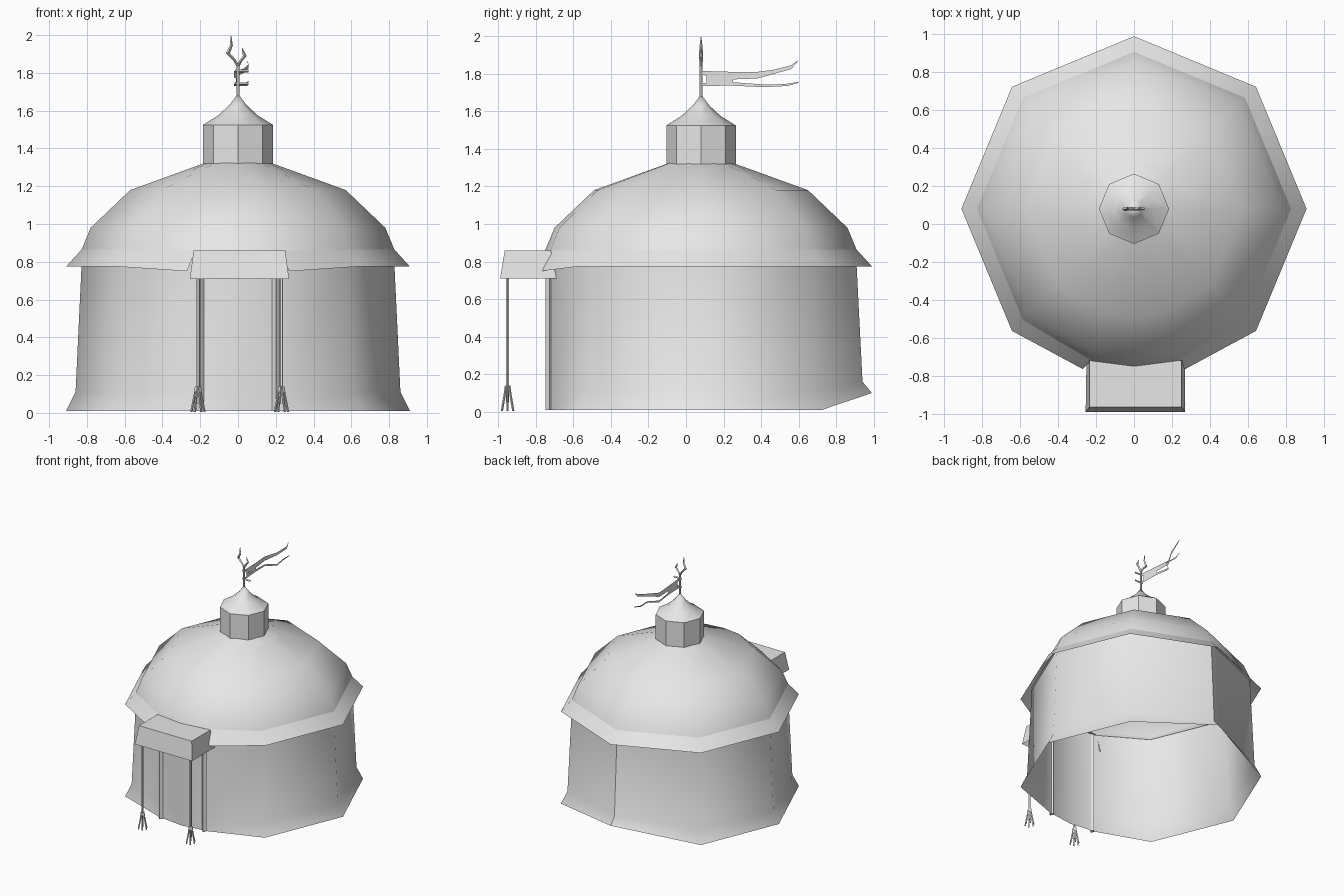
import bpy, bmesh, math
from mathutils import Vector

if "Cube" in bpy.data.objects:
    bpy.data.objects.remove(bpy.data.objects["Cube"], do_unlink=True)

felt = bpy.data.materials.new("pale_grey_felt")
felt.use_nodes = True
felt.diffuse_color = (0.8, 0.8, 0.8, 1)
felt.node_tree.nodes["Principled BSDF"].inputs["Base Color"].default_value = (0.8, 0.8, 0.8, 1)

CY = 0.08          # centre of the round tent
BACK = 4           # ring index of the rear corner


def finish(name, bm, angle=0, seam=None):
    """Turn a bmesh into an object, smoothing edges flatter than angle."""
    for f in bm.faces:
        f.smooth = angle > 0
    for e in bm.edges:
        e.smooth = len(e.link_faces) == 2 and e.calc_face_angle(0) < math.radians(angle)
        if seam and all(seam(v.co) for v in e.verts):
            e.smooth = False
    me = bpy.data.meshes.new(name)
    bm.to_mesh(me)
    bm.free()
    me.materials.append(felt)
    ob = bpy.data.objects.new(name, me)
    bpy.context.collection.objects.link(ob)
    return ob


def loft(name, rings, angle=0, closed=True, tip=None, seam=None, skip=()):
    """Skin a stack of rings, optionally closing it at a tip point."""
    bm = bmesh.new()
    rows = [[bm.verts.new(p) for p in r] for r in rings]
    n = len(rows[0])
    cols = [i for i in range(n if closed else n - 1) if i not in skip]
    for a, b in zip(rows, rows[1:]):
        for i in cols:
            j = (i + 1) % n
            bm.faces.new((a[i], a[j], b[j], b[i]))
    if tip:
        t = bm.verts.new(tip)
        for i in cols:
            bm.faces.new((rows[-1][i], rows[-1][(i + 1) % n], t))
    return finish(name, bm, angle, seam)


def circle(r, z, n=8, turn=0):
    return [Vector((r * math.sin(turn + math.tau * i / n),
                    CY - r * math.cos(turn + math.tau * i / n), z)) for i in range(n)]


def tent_ring(r, z):
    """Octagon whose front corner is blunted by two door corners."""
    c = circle(r, z)
    door = Vector((0.27 * r, CY - 0.966 * r, z))
    return [c[0], door] + c[1:] + [door * Vector((1, 1, 1)) - Vector((2 * door.x, 0, 0))]


def tube(name, paths, r, sides=6):
    """Thin rods along point lists, joined into one object."""
    bm = bmesh.new()
    for path in paths:
        pts = [Vector(p) for p in path]
        rows = []
        for k, p in enumerate(pts):
            d = (pts[min(k + 1, len(pts) - 1)] - pts[max(k - 1, 0)]).normalized()
            u = d.cross(Vector((0, 1, 0))).normalized()
            w = d.cross(u)
            rows.append([bm.verts.new(p + r * (u * math.cos(math.tau * i / sides)
                         + w * math.sin(math.tau * i / sides))) for i in range(sides)])
        for a, b in zip(rows, rows[1:]):
            for i in range(sides):
                j = (i + 1) % sides
                bm.faces.new((a[i], a[j], b[j], b[i]))
        bm.faces.new(rows[0])
        bm.faces.new(rows[-1])
    bmesh.ops.recalc_face_normals(bm, faces=bm.faces)
    return finish(name, bm, 35)


# Wall: flared hem, straight doorway, hem lifted at the rear corner
top = tent_ring(0.825, 0.85)
knee, hem = tent_ring(0.86, 0.11), tent_ring(0.91, 0.01)
for ring in (knee, hem):
    for i in (0, 1, 9):
        ring[i].x, ring[i].y = top[i].x, top[i].y
knee[5].z, hem[5].z = 0.16, 0.10
loft("wall", [hem, knee, top], 60, seam=lambda c: abs(c.x) < 0.001 and c.y > 0.5)

# Domed roof
dome = [(0.83, 0.86), (0.78, 0.98), (0.57, 1.18), (0.17, 1.325)]
loft("dome_roof", [tent_ring(r, z) for r, z in dome], 60)

# Sloping eave, open above the doorway
inner, outer = tent_ring(0.825, 0.868), tent_ring(0.91, 0.775)
for i, s in ((1, 1), (9, -1)):
    outer[i] = Vector((0.27 * s, -0.765, 0.75))
loft("eave", [outer, inner], 30, skip=(0, 9))

# Lantern tower with its collar and pointed cap
loft("collar", [circle(0.26, 1.288, 16), circle(0.17, 1.322, 16)], 40)
loft("lantern", [circle(0.185, 1.30), circle(0.185, 1.525)])
loft("lantern_cap", [circle(0.185, 1.525), circle(0.105, 1.575), circle(0.045, 1.63)],
     60, tip=(0, CY, 1.69))

# Porch awning: flat top with a splayed skirt, open at the wall
awning_low = [(-0.25, -0.69, 0.71), (-0.255, -0.99, 0.71), (0.27, -0.99, 0.71), (0.27, -0.69, 0.71)]
awning_top = [(-0.235, -0.72, 0.86), (-0.235, -0.965, 0.86), (0.25, -0.965, 0.86), (0.25, -0.72, 0.86)]
loft("awning_skirt", [awning_low, awning_top], closed=False)
bm = bmesh.new()
bm.faces.new([bm.verts.new(p) for p in awning_top])
finish("awning_top", bm)

# Porch poles with splayed feet, and door posts against the wall
for side, x in (("right", -0.212), ("left", 0.23)):
    y = -0.95
    tube(side + "_porch_pole", [[(x, y, 0.05), (x, y, 0.86)]], 0.009)
    feet = []
    for k in range(6):
        a = math.tau * k / 6
        dx, dy = math.cos(a), math.sin(a)
        feet.append([(x + 0.01 * dx, y + 0.01 * dy, 0.14),
                     (x + 0.018 * dx, y + 0.018 * dy, 0.09),
                     (x + 0.035 * dx, y + 0.035 * dy, 0.005)])
    tube(side + "_pole_feet", feet, 0.006, 4)
    px = math.copysign(0.2, x)
    tube(side + "_door_post", [[(px, -0.728, 0.01), (px, -0.728, 0.85)]], 0.02, 4)

# Mast and forked finial
tube("mast", [[(0, CY, 1.64), (0, CY, 1.85)]], 0.008)
bm = bmesh.new()
prongs = [[(0, 1.835, 0.008), (-0.02, 1.87, 0.009), (-0.053, 1.905, 0.011),
           (-0.035, 1.945, 0.008), (-0.037, 1.995, 0.002)],
          [(0, 1.835, 0.008), (0.012, 1.86, 0.009), (0.036, 1.89, 0.010), (0.022, 1.932, 0.002)]]
for prong in prongs:
    rows = [[bm.verts.new((x + w * sx, CY + w * sy, z)) for sx, sy in ((-1, 0), (0, -1), (1, 0), (0, 1))]
            for x, z, w in prong]
    for a, b in zip(rows, rows[1:]):
        for i in range(4):
            j = (i + 1) % 4
            bm.faces.new((a[i], a[j], b[j], b[i]))
finish("finial_fork", bm)

# Pennant: a small panel splitting into two trailing streamers
def ribbon(name, stations):
    loft(name, [[(x, y, lo), (x, y, hi)] for x, y, lo, hi in stations], 20, closed=False)

ribbon("flag_panel", [(0, 0.11, 1.74, 1.81), (-0.01, 0.25, 1.74, 1.81)])
ribbon("upper_streamer", [(0, CY, 1.795, 1.815), (-0.01, 0.25, 1.77, 1.81), (-0.02, 0.38, 1.775, 1.81),
                          (0.03, 0.47, 1.80, 1.822), (0.055, 0.56, 1.825, 1.845), (0.05, 0.595, 1.865, 1.872)])
ribbon("lower_streamer", [(0, CY, 1.735, 1.75), (-0.01, 0.25, 1.737, 1.755), (-0.02, 0.38, 1.73, 1.745),
                          (0.05, 0.44, 1.73, 1.742), (0.04, 0.54, 1.735, 1.747), (0.055, 0.60, 1.752, 1.757)])
tube("flag_ties", [[(-0.015, CY, z), (0.055, CY, z)] for z in (1.742, 1.81)], 0.007, 4)
